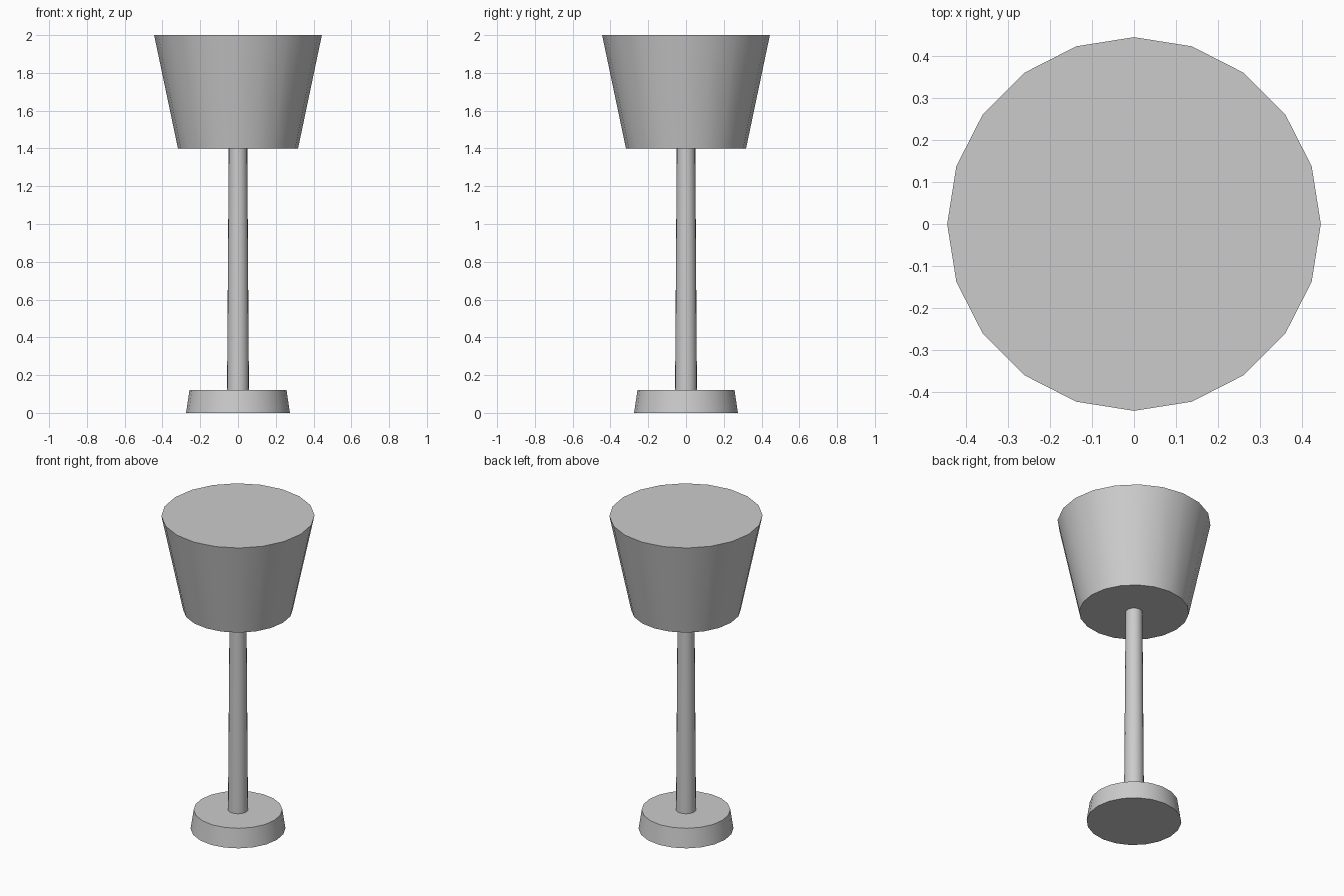
import bpy
import math

if "Cube" in bpy.data.objects:
    bpy.data.objects.remove(bpy.data.objects["Cube"])

SIDES = 20


def tapered(name, r_bottom, r_top, z0, z1):
    """Upright tapered cylinder between two heights."""
    bpy.ops.mesh.primitive_cone_add(vertices=SIDES, radius1=r_bottom, radius2=r_top,
                                    depth=z1 - z0, location=(0, 0, (z0 + z1) / 2))
    obj = bpy.context.object
    obj.name = name
    bpy.ops.object.shade_smooth_by_angle(angle=math.radians(40))
    return obj


# Foot disc
tapered("base", 0.275, 0.257, 0.0, 0.12)
# Slim stem, slightly narrower at the top
tapered("stem", 0.058, 0.049, 0.12, 1.40)
# Closed shade, wider at the top
tapered("shade", 0.318, 0.444, 1.40, 2.0)
